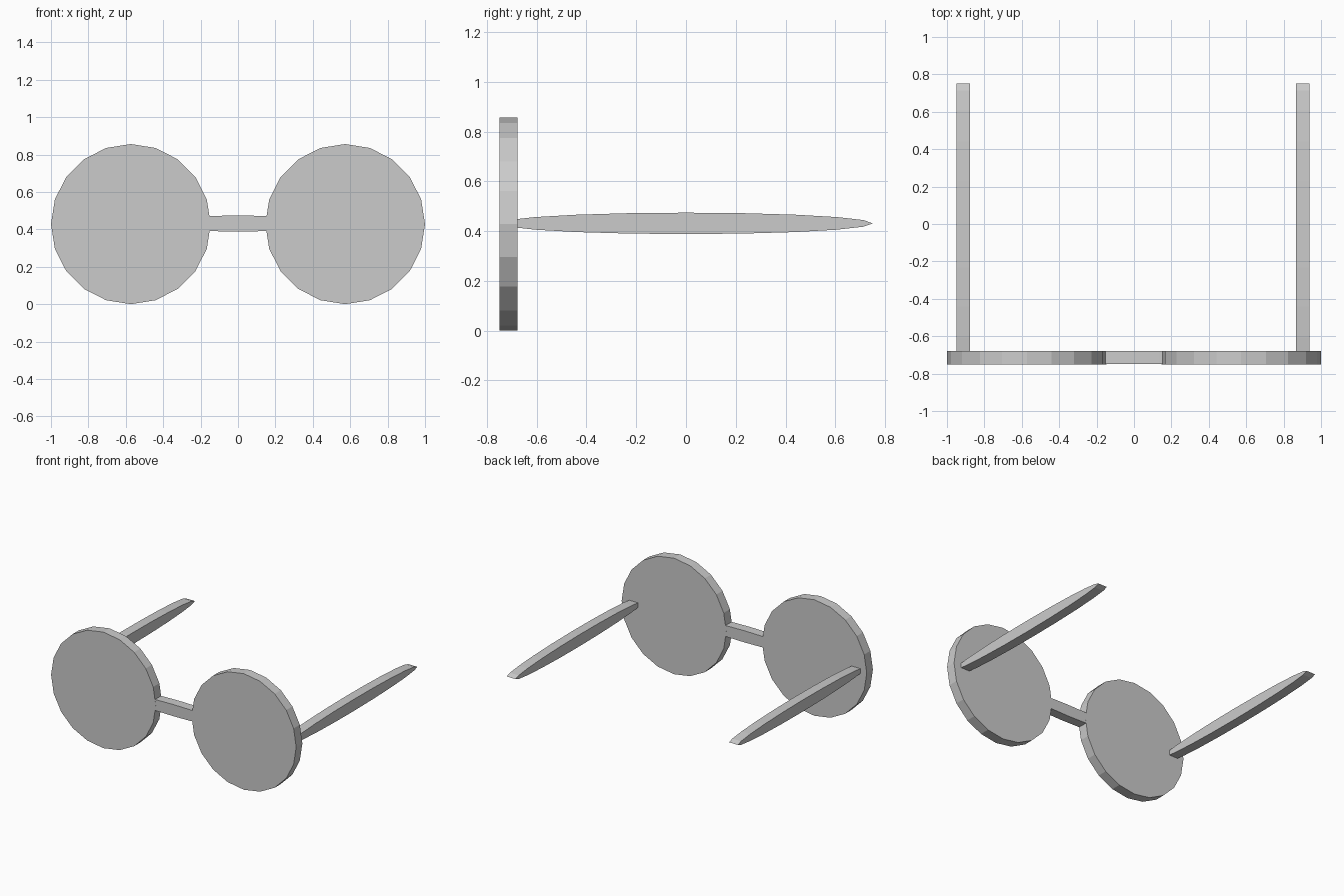
import bpy
from math import pi

if "Cube" in bpy.data.objects:
    bpy.data.objects.remove(bpy.data.objects["Cube"])

SIDES = 20
MID_Z = 0.428      # height of lens centres
THICK = 0.072      # thickness shared by all parts
FRONT_Y = -0.75 + THICK / 2


def disc(name, loc, half_len, half_height, thick, turn=0.0):
    """Flat elliptical cylinder: long axis along x (or y when turned), upright in z."""
    bpy.ops.mesh.primitive_cylinder_add(vertices=SIDES, radius=1, depth=1)
    ob = bpy.context.object
    ob.name = name
    ob.scale = (half_len, half_height, thick)
    bpy.ops.object.transform_apply(location=False, rotation=False, scale=True)
    ob.rotation_euler = (pi / 2, 0, turn)
    ob.location = loc
    return ob


# Round lenses
for side, label in ((-1, "left"), (1, "right")):
    disc(f"{label}_lens", (side * 0.573, FRONT_Y, MID_Z), 0.427, 0.428, THICK)

# Slim bridge whose tapered ends are buried in the lenses
disc("bridge", (0, FRONT_Y, MID_Z + 0.003), 0.42, 0.043, THICK - 0.001)

# Tapered temple arms, running from the lenses to the back
for x, label in ((-0.913, "left"), (0.902, "right")):
    disc(f"{label}_temple_arm", (x, 0, MID_Z + 0.003), 0.75, 0.043, THICK, pi / 2)
